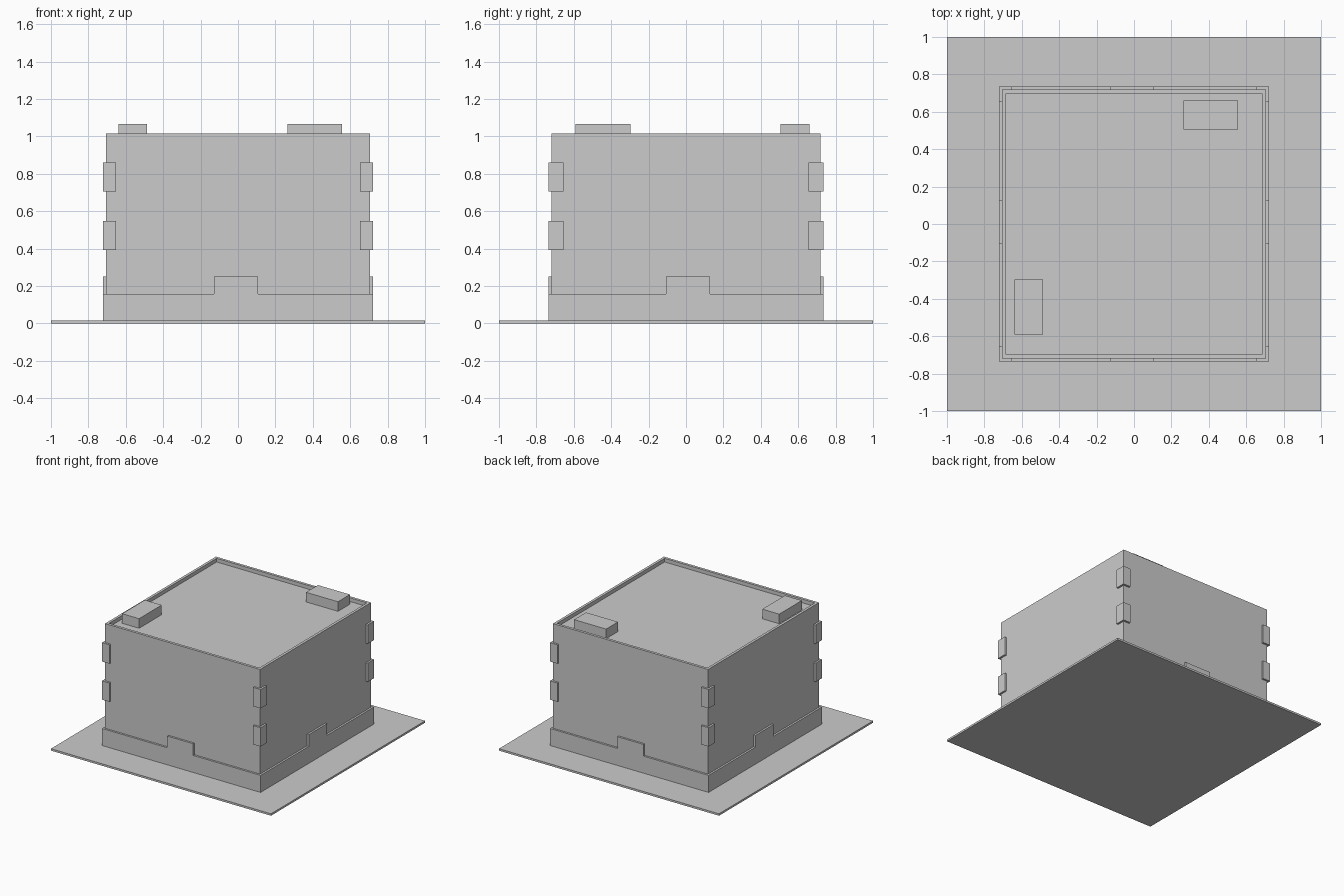
import bpy, bmesh
from mathutils import Matrix, Vector

if "Cube" in bpy.data.objects:
    bpy.data.objects.remove(bpy.data.objects["Cube"])

BX, BY = 0.705, 0.72            # half size of the walls
T = 0.016                       # plate, skirt and corner block thickness
TOP = 1.016


def finish(bm, name):
    bmesh.ops.recalc_face_normals(bm, faces=bm.faces)
    mesh = bpy.data.meshes.new(name)
    bm.to_mesh(mesh)
    bm.free()
    ob = bpy.data.objects.new(name, mesh)
    bpy.context.collection.objects.link(ob)
    return ob


def box_bm(lo, hi):
    lo, hi = Vector(lo), Vector(hi)
    bm = bmesh.new()
    size = hi - lo
    bmesh.ops.create_cube(bm, size=1, matrix=Matrix.Translation((lo + hi) / 2)
                          @ Matrix.Diagonal((*size, 1)))
    return bm


def loft(name, ring_a, ring_b):
    """Solid between two matching outlines."""
    bm = bmesh.new()
    a = [bm.verts.new(p) for p in ring_a]
    b = [bm.verts.new(p) for p in ring_b]
    bm.faces.new(a)
    bm.faces.new(b[::-1])
    n = len(a)
    for i in range(n):
        j = (i + 1) % n
        bm.faces.new((a[i], b[i], b[j], a[j]))
    return finish(bm, name)


# Ground plate
finish(box_bm((-1, -1, 0), (1, 1, T)), "base_plate")

# Walls with a sunken roof inside a low parapet
bm = box_bm((-BX, -BY, T), (BX, BY, TOP))
bm.faces.ensure_lookup_table()
roof = max(bm.faces, key=lambda f: f.calc_center_median().z)
bmesh.ops.inset_region(bm, faces=[roof], thickness=0.031)
bm.normal_update()
ret = bmesh.ops.extrude_discrete_faces(bm, faces=[roof])
bmesh.ops.translate(bm, verts=ret["faces"][0].verts, vec=(0, 0, -0.03))
finish(bm, "walls_and_roof")


# Skirt panels with a raised tab, mitred at the corners
def skirt(name, half, depth, tab, place):
    def ring(w, d):
        pts = [(-w, T), (w, T), (w, 0.156), (tab[1], 0.156), (tab[1], 0.252),
               (tab[0], 0.252), (tab[0], 0.156), (-w, 0.156)]
        return [place(u, d, z) for u, z in pts]
    loft(name, ring(half + T, depth + T), ring(half, depth))


for side, s in (("front", -1), ("back", 1)):
    skirt("skirt_" + side, BX, BY, (-0.128, 0.108), lambda u, d, z: (u, s * d, z))
for side, s in (("left", -1), ("right", 1)):
    skirt("skirt_" + side, BY, BX, (-0.108, 0.128), lambda u, d, z: (s * d, u, z))

# L-shaped corner blocks, two on each corner
ix, iy = 0.653, 0.655
corner = [(ix, BY), (BX, BY), (BX, iy), (BX + T, iy), (BX + T, BY + T), (ix, BY + T)]
for sx, xn in ((-1, "left"), (1, "right")):
    for sy, yn in ((-1, "front"), (1, "back")):
        for level, z0, z1 in (("lower", 0.393, 0.547), ("upper", 0.706, 0.861)):
            loft(f"corner_block_{yn}_{xn}_{level}",
                 [(sx * x, sy * y, z0) for x, y in corner],
                 [(sx * x, sy * y, z1) for x, y in corner])

# Rooftop units
finish(box_bm((0.265, 0.504, TOP - 0.03), (0.556, 0.659, 1.065)), "roof_unit_back")
finish(box_bm((-0.64, -0.59, TOP - 0.03), (-0.486, -0.296, 1.065)), "roof_unit_front")
